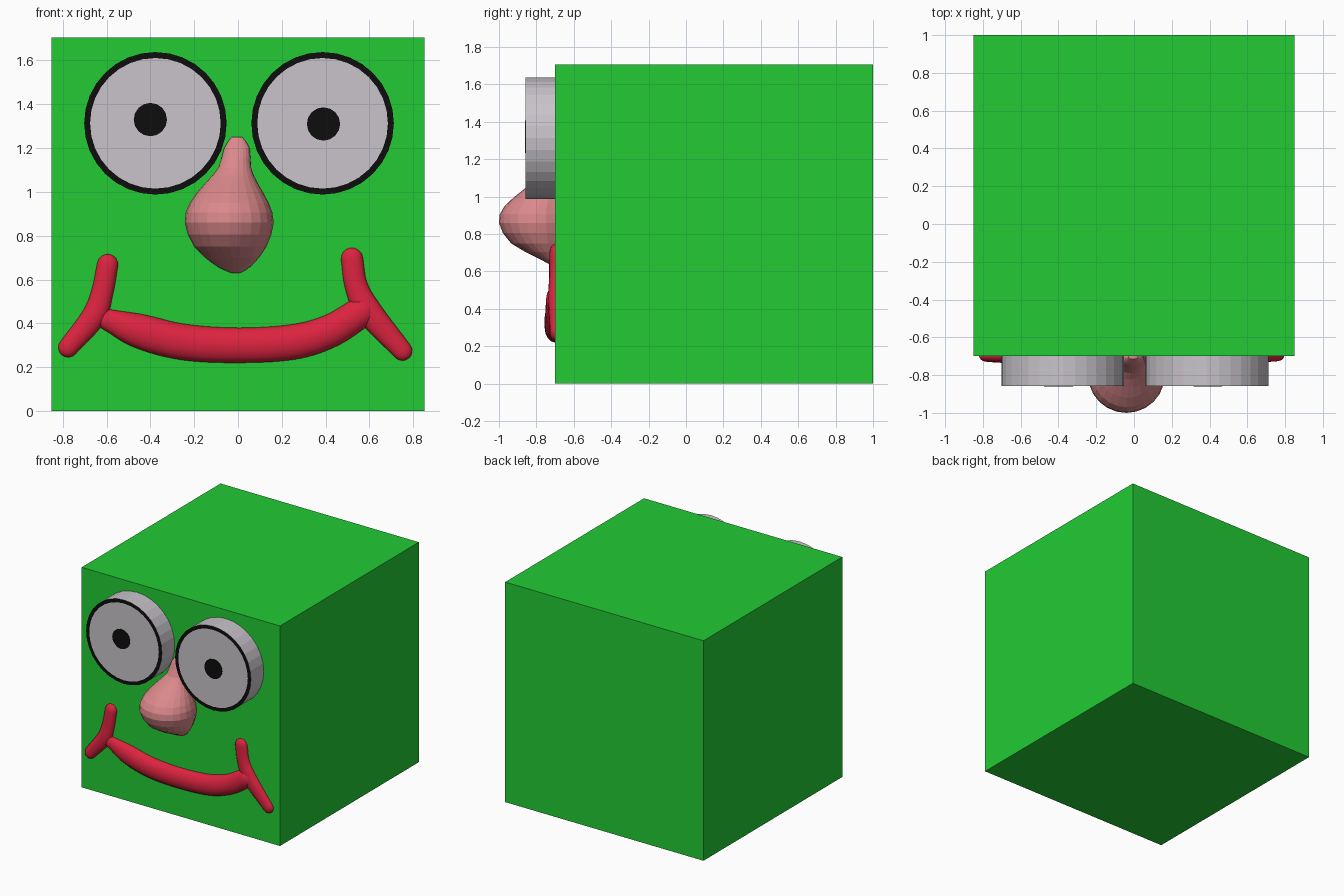
import bpy, bmesh, math
from mathutils import Vector

if "Cube" in bpy.data.objects:
    bpy.data.objects.remove(bpy.data.objects["Cube"])

FACE_Y = -0.70


def material(name, rgb):
    m = bpy.data.materials.new(name)
    m.diffuse_color = (*rgb, 1)
    m.use_nodes = True
    m.node_tree.nodes["Principled BSDF"].inputs["Base Color"].default_value = m.diffuse_color
    return m


GREEN = material("bright green", (0.016, 0.60, 0.034))
GREY = material("eye grey", (0.58, 0.55, 0.59))
BLACK = material("black", (0.004, 0.004, 0.004))
PINK = material("nose pink", (0.71, 0.25, 0.26))
RED = material("lip red", (0.72, 0.017, 0.05))


def loft(name, rings, mats, smooth=False, band_mats=None):
    """Skin a list of equal-length rings and cap both ends."""
    bm = bmesh.new()
    rows = [[bm.verts.new(p) for p in ring] for ring in rings]
    n = len(rows[0])
    for k, (a, b) in enumerate(zip(rows, rows[1:])):
        for i in range(n):
            j = (i + 1) % n
            f = bm.faces.new((a[i], a[j], b[j], b[i]))
            f.material_index = band_mats[k] if band_mats else 0
    bm.faces.new(rows[0][::-1])
    bm.faces.new(rows[-1])
    bmesh.ops.recalc_face_normals(bm, faces=bm.faces)
    for f in bm.faces:
        f.smooth = smooth
    me = bpy.data.meshes.new(name)
    bm.to_mesh(me)
    bm.free()
    for m in mats:
        me.materials.append(m)
    ob = bpy.data.objects.new(name, me)
    bpy.context.collection.objects.link(ob)
    return ob


def disc_ring(x, z, r, y, n):
    return [(x + r * math.cos(2 * math.pi * i / n), y, z + r * math.sin(2 * math.pi * i / n))
            for i in range(n)]


def spline(pts, steps=8):
    """Catmull-Rom through tuples of any length."""
    pts = [Vector(p) for p in pts]
    ext = [2 * pts[0] - pts[1]] + pts + [2 * pts[-1] - pts[-2]]
    out = []
    for a, b, c, d in zip(ext, ext[1:], ext[2:], ext[3:]):
        for s in range(steps):
            t = s / steps
            out.append(0.5 * (2 * b + (c - a) * t + (2 * a - 5 * b + 4 * c - d) * t * t
                              + (3 * b - a - 3 * c + d) * t ** 3))
    return out + [pts[-1]]


def lip(name, pts, depth, n=16):
    """Flattened round-ended tube lying on the face; pts are (x, z, radius)."""
    path = spline(pts)

    def cap(end, before):
        d = Vector((end.x - before.x, end.y - before.y)).normalized()
        r = end.z
        return [Vector((end.x + d.x * r * math.sin(a), end.y + d.y * r * math.sin(a),
                        r * math.cos(a))) for a in (0.4, 0.8, 1.15, 1.45)]

    path = cap(path[0], path[1])[::-1] + path + cap(path[-1], path[-2])
    rmax = max(p.z for p in path)
    rings = []
    for i, p in enumerate(path):
        q, o = path[min(i + 1, len(path) - 1)], path[max(i - 1, 0)]
        t = Vector((q.x - o.x, q.y - o.y)).normalized()
        ring = []
        for k in range(n):
            a = 2 * math.pi * k / n
            w = p.z * math.cos(a)
            ring.append((p.x - t.y * w, FACE_Y - depth * p.z / rmax * math.sin(a), p.y + t.x * w))
        rings.append(ring)
    return loft(name, rings, [RED], smooth=True)


# Head block
loft("head", [[(x, y, z) for x, y in ((-.85, FACE_Y), (.85, FACE_Y), (.85, 1), (-.85, 1))]
              for z in (0, 1.705)], [GREEN])

# Eyes: drums with a black rim on the front, and thin pupil plates
EYE_Y = -0.857
for side, x, px, pz in (("left", -0.377, -0.40, 1.33), ("right", 0.386, 0.39, 1.31)):
    loft(side + "_eye", [disc_ring(x, 1.313, r, y, 32) for r, y in
                         ((0.325, FACE_Y + 0.01), (0.325, EYE_Y), (0.298, EYE_Y))],
         [GREY, BLACK], band_mats=[0, 1])
    loft(side + "_pupil", [disc_ring(px, pz, 0.076, y, 16) for y in (EYE_Y + 0.002, EYE_Y - 0.004)],
         [BLACK])

# Nose: (z, centre x, half width, projection from the face)
nose = spline([(0.63, -0.01, 0.02, 0.015), (0.665, -0.02, 0.085, 0.08), (0.75, -0.035, 0.165, 0.235),
               (0.86, -0.04, 0.203, 0.30), (0.95, -0.04, 0.18, 0.27), (1.04, -0.03, 0.12, 0.165),
               (1.11, -0.015, 0.075, 0.09), (1.2, -0.005, 0.058, 0.05), (1.25, -0.005, 0.025, 0.015)], 2)
loft("nose", [[(c + w * math.cos(a), FACE_Y - d / 3 - d * 2 / 3 * math.sin(a), z)
               for a in (2 * math.pi * k / 24 for k in range(24))]
              for z, c, w, d in nose], [PINK])

# Mouth: smile and the two cheek creases
lip("smile", [(-0.59, 0.415, 0.05), (-0.45, 0.365, 0.078), (-0.25, 0.315, 0.082), (0, 0.30, 0.08),
              (0.25, 0.315, 0.08), (0.42, 0.365, 0.075), (0.56, 0.45, 0.07)], 0.057)
lip("left_cheek_crease", [(-0.595, 0.668, 0.048), (-0.62, 0.54, 0.05), (-0.66, 0.43, 0.055),
                          (-0.775, 0.29, 0.045)], 0.037)
lip("right_cheek_crease", [(0.52, 0.695, 0.05), (0.54, 0.57, 0.052), (0.60, 0.45, 0.06),
                           (0.75, 0.275, 0.045)], 0.037)
